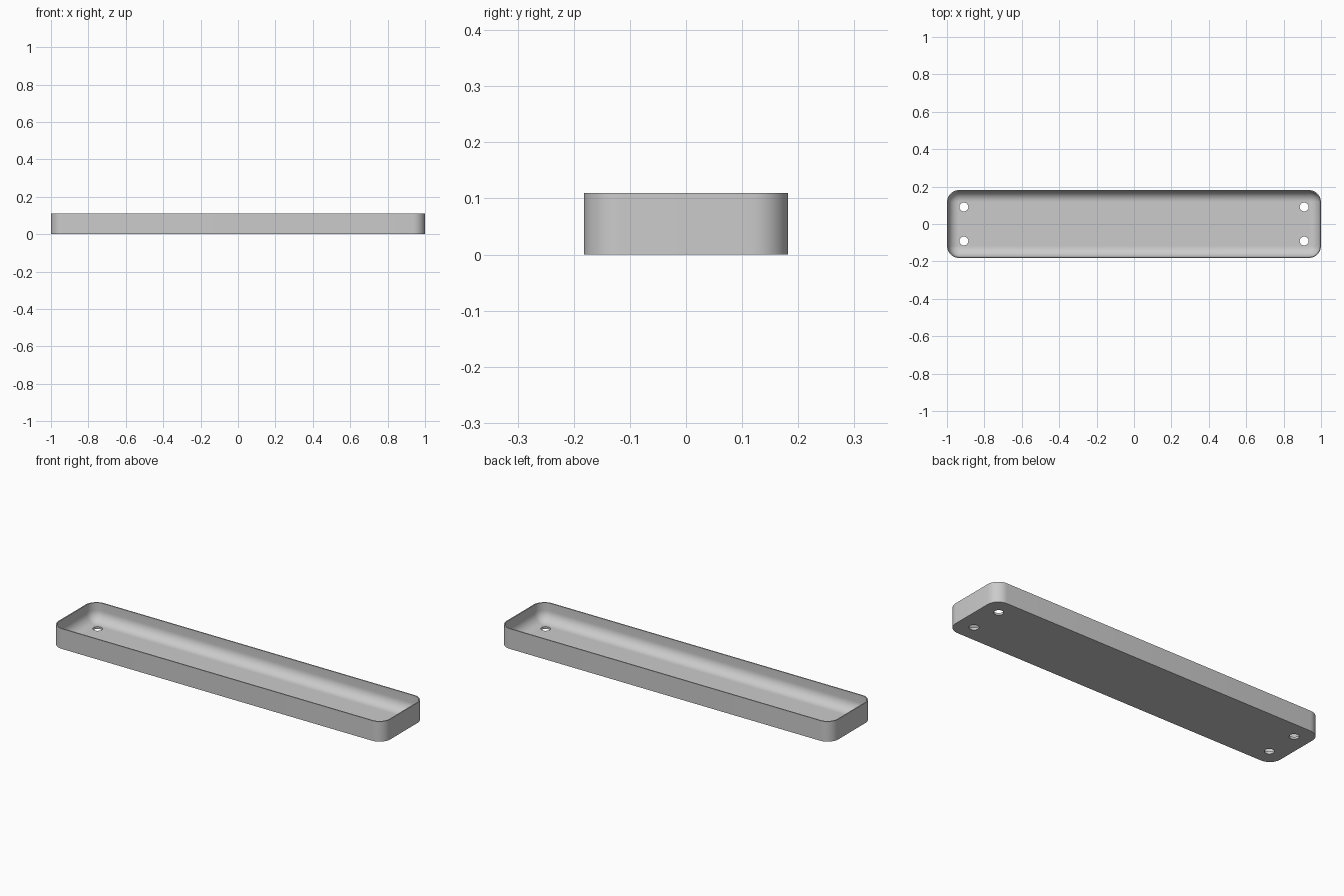
import bpy, bmesh, math

cube = bpy.data.objects.get("Cube")
if cube:
    bpy.data.objects.remove(cube, do_unlink=True)

HX, HY, HEIGHT = 1.0, 0.182, 0.11
CORNER, WALL, FLOOR, COVE = 0.065, 0.006, 0.012, 0.056
STEPS = 10

grey = bpy.data.materials.new("light grey")
grey.use_nodes = True
tone = (0.6, 0.6, 0.6, 1)
grey.diffuse_color = tone
grey.node_tree.nodes["Principled BSDF"].inputs["Base Color"].default_value = tone


def ring(bm, inset, z):
    """Rounded rectangle of vertices, inset from the outer outline."""
    r = CORNER - inset
    verts = []
    for k, (sx, sy) in enumerate([(1, 1), (-1, 1), (-1, -1), (1, -1)]):
        for i in range(STEPS + 1):
            a = math.pi / 2 * (k + i / STEPS)
            verts.append(bm.verts.new((sx * (HX - CORNER) + r * math.cos(a),
                                       sy * (HY - CORNER) + r * math.sin(a), z)))
    return verts


# Tray shell: outer wall, thin rim, inner wall and rounded cove down to the floor
bm = bmesh.new()
levels = [(0, 0), (0, HEIGHT), (WALL, HEIGHT)]
for i in range(STEPS + 1):
    a = math.pi / 2 * i / STEPS
    levels.append((WALL + COVE * (1 - math.cos(a)), FLOOR + COVE * (1 - math.sin(a))))
rings = [ring(bm, inset, z) for inset, z in levels]
for low, high in zip(rings, rings[1:]):
    for i in range(len(low)):
        j = (i + 1) % len(low)
        bm.faces.new((low[i], low[j], high[j], high[i]))
bm.faces.new(rings[0][::-1])
bm.faces.new(rings[-1])
bmesh.ops.recalc_face_normals(bm, faces=bm.faces)
mesh = bpy.data.meshes.new("tray")
bm.to_mesh(mesh)
bm.free()
mesh.materials.append(grey)
tray = bpy.data.objects.new("tray", mesh)
bpy.context.collection.objects.link(tray)
bpy.context.view_layer.objects.active = tray
tray.select_set(True)

# Four round screw holes through the floor
cutter_mesh = bpy.data.meshes.new("hole_cutters")
bm = bmesh.new()
for sx in (-1, 1):
    for sy in (-1, 1):
        made = bmesh.ops.create_cone(bm, cap_ends=True, segments=32,
                                     radius1=0.024, radius2=0.024, depth=0.1)
        bmesh.ops.translate(bm, verts=made["verts"], vec=(sx * 0.91, sy * 0.091, 0))
bm.to_mesh(cutter_mesh)
bm.free()
cutter = bpy.data.objects.new("hole_cutters", cutter_mesh)
bpy.context.collection.objects.link(cutter)
cutter.hide_render = True
cut = tray.modifiers.new("screw holes", "BOOLEAN")
cut.operation = "DIFFERENCE"
cut.solver = "EXACT"
cut.object = cutter
bpy.ops.object.modifier_apply(modifier=cut.name)
bpy.data.objects.remove(cutter, do_unlink=True)

bpy.ops.object.shade_smooth_by_angle(angle=math.radians(35))
